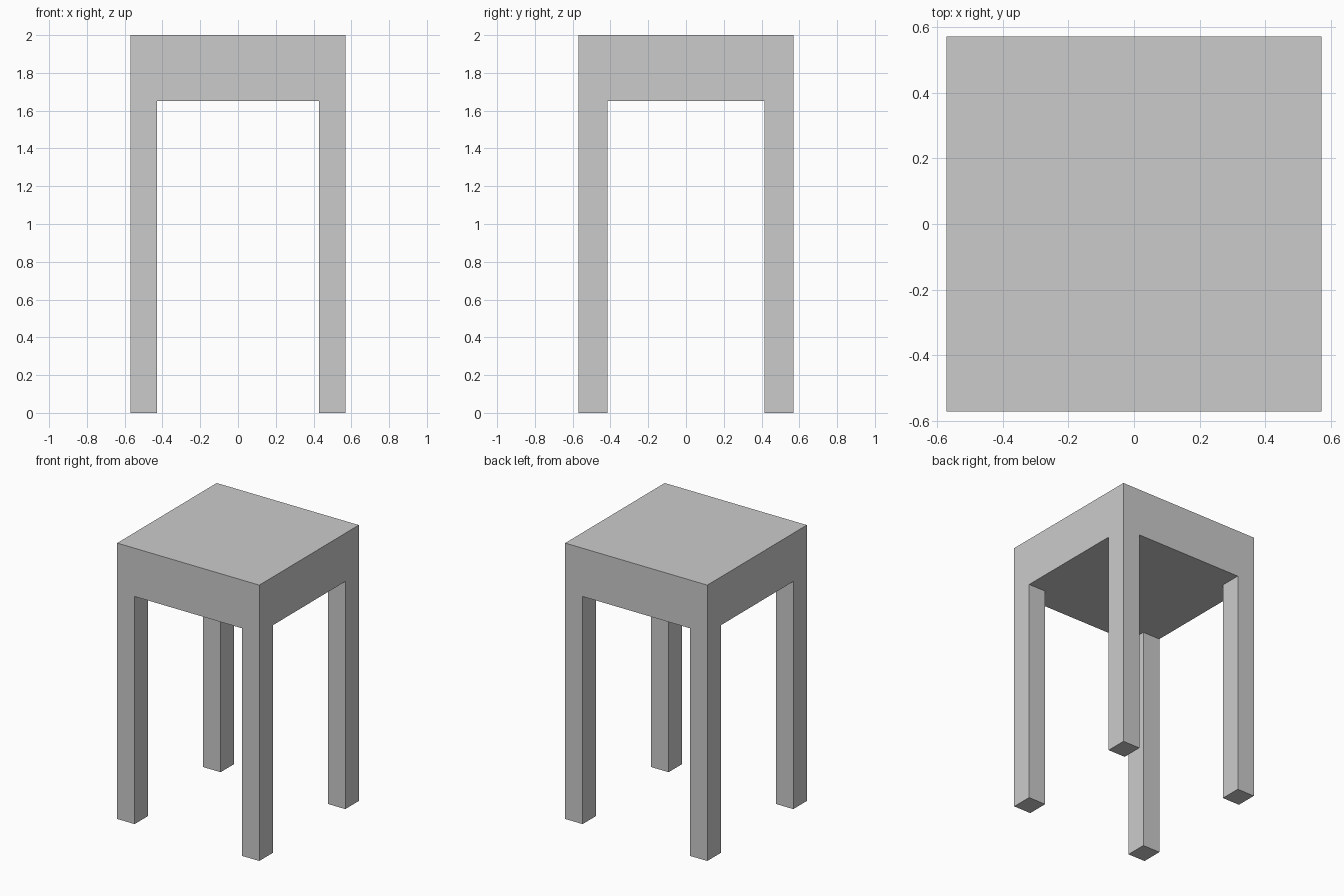
import bpy

if "Cube" in bpy.data.objects:
    bpy.data.objects.remove(bpy.data.objects["Cube"])

HALF = 0.57          # half width of the square stool
HEIGHT = 2.0
UNDERSIDE = 1.65     # bottom of the thick seat
LEG_X, LEG_Y = 0.14, 0.155


def box(name, size, centre):
    bpy.ops.mesh.primitive_cube_add(size=1, location=centre)
    ob = bpy.context.object
    ob.name = name
    ob.scale = size
    bpy.ops.object.transform_apply(location=False, rotation=False, scale=True)
    return ob


# Thick block seat
box("seat", (2 * HALF, 2 * HALF, HEIGHT - UNDERSIDE),
    (0, 0, (HEIGHT + UNDERSIDE) / 2))

# Four corner legs, flush with the seat sides
for side_x, sx in (("left", -1), ("right", 1)):
    for side_y, sy in (("front", -1), ("back", 1)):
        box(f"{side_y}_{side_x}_leg", (LEG_X, LEG_Y, UNDERSIDE),
            (sx * (HALF - LEG_X / 2), sy * (HALF - LEG_Y / 2), UNDERSIDE / 2))
